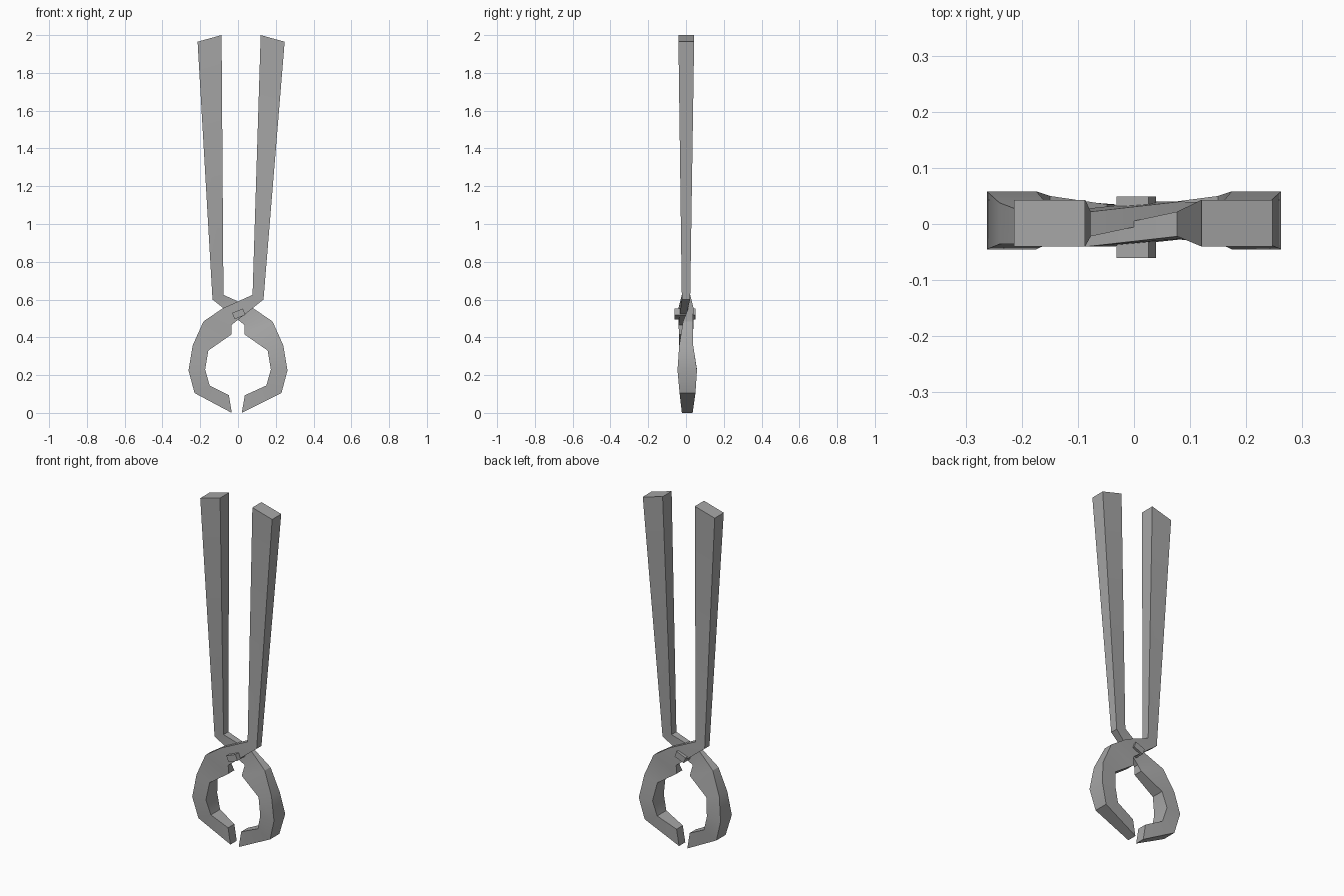
import bpy, bmesh, math
from mathutils import Matrix, Vector

cube = bpy.data.objects.get("Cube")
if cube:
    bpy.data.objects.remove(cube, do_unlink=True)

steel = bpy.data.materials.new("grey_steel")
steel.use_nodes = True
GREY = (0.38, 0.38, 0.38, 1)
steel.diffuse_color = GREY
steel.node_tree.nodes["Principled BSDF"].inputs["Base Color"].default_value = GREY


def finish(bm, name):
    bmesh.ops.recalc_face_normals(bm, faces=bm.faces)
    mesh = bpy.data.meshes.new(name)
    bm.to_mesh(mesh)
    bm.free()
    mesh.materials.append(steel)
    obj = bpy.data.objects.new(name, mesh)
    bpy.context.collection.objects.link(obj)
    return obj


# Four-sided sections from handle to tip:
# outer x, outer z, inner x, inner z, front y, back y
HANDLE_FOOT = (0.135, 0.60, 0.077, 0.625, -0.022, 0.022)
HINGE = (-0.035, 0.465, -0.082, 0.553, -0.04, -0.012)
JAW = [
    (-0.035, 0.415, -0.183, 0.484, -0.036, 0.016),
    (-0.157, 0.33, -0.24, 0.357, -0.036, 0.038),
    (-0.174, 0.23, -0.262, 0.225, -0.045, 0.058),
    (-0.150, 0.145, -0.230, 0.105, -0.034, 0.05),
]


def build_arm(name, side, top, tip):
    """side 1 passes in front of the rivet, side -1 is mirrored and behind."""
    bm = bmesh.new()
    rings = []
    for i, (ax, az, bx, bz, front, back) in enumerate(
            [top, HANDLE_FOOT, HINGE] + JAW + [tip]):
        if side < 0 and i in (2, 3):
            front, back = -back, -front
        corners = [(ax, front, az), (bx, front, bz), (bx, back, bz), (ax, back, az)]
        rings.append([bm.verts.new((side * x, y, z)) for x, y, z in corners])
    for r, s in zip(rings, rings[1:]):
        for k in range(4):
            n = (k + 1) % 4
            bm.faces.new((r[k], r[n], s[n], s[k]))
    bm.faces.new(rings[0])
    bm.faces.new(rings[-1])
    obj = finish(bm, name)
    bpy.ops.object.select_all(action='DESELECT')
    obj.select_set(True)
    bpy.context.view_layer.objects.active = obj
    bpy.ops.object.shade_smooth_by_angle(angle=math.radians(30))


# The two crossing arms; the handle ends differ slightly
build_arm("front_arm", 1, (0.247, 1.965, 0.12, 2.0, -0.04, 0.043),
          (-0.048, 0.093, -0.033, 0.0, -0.022, 0.035))
build_arm("back_arm", -1, (0.214, 1.965, 0.087, 2.0, -0.04, 0.043),
          (-0.036, 0.093, -0.02, 0.0, -0.022, 0.035))

# Rivet through the crossing
bm = bmesh.new()
bmesh.ops.create_cube(bm, size=1)
place = (Matrix.Translation(Vector((0.004, -0.006, 0.524)))
         @ Matrix.Rotation(math.radians(-22), 4, 'Y')
         @ Matrix.Diagonal((0.062, 0.11, 0.036, 1)))
bmesh.ops.transform(bm, matrix=place, verts=bm.verts)
finish(bm, "rivet")
